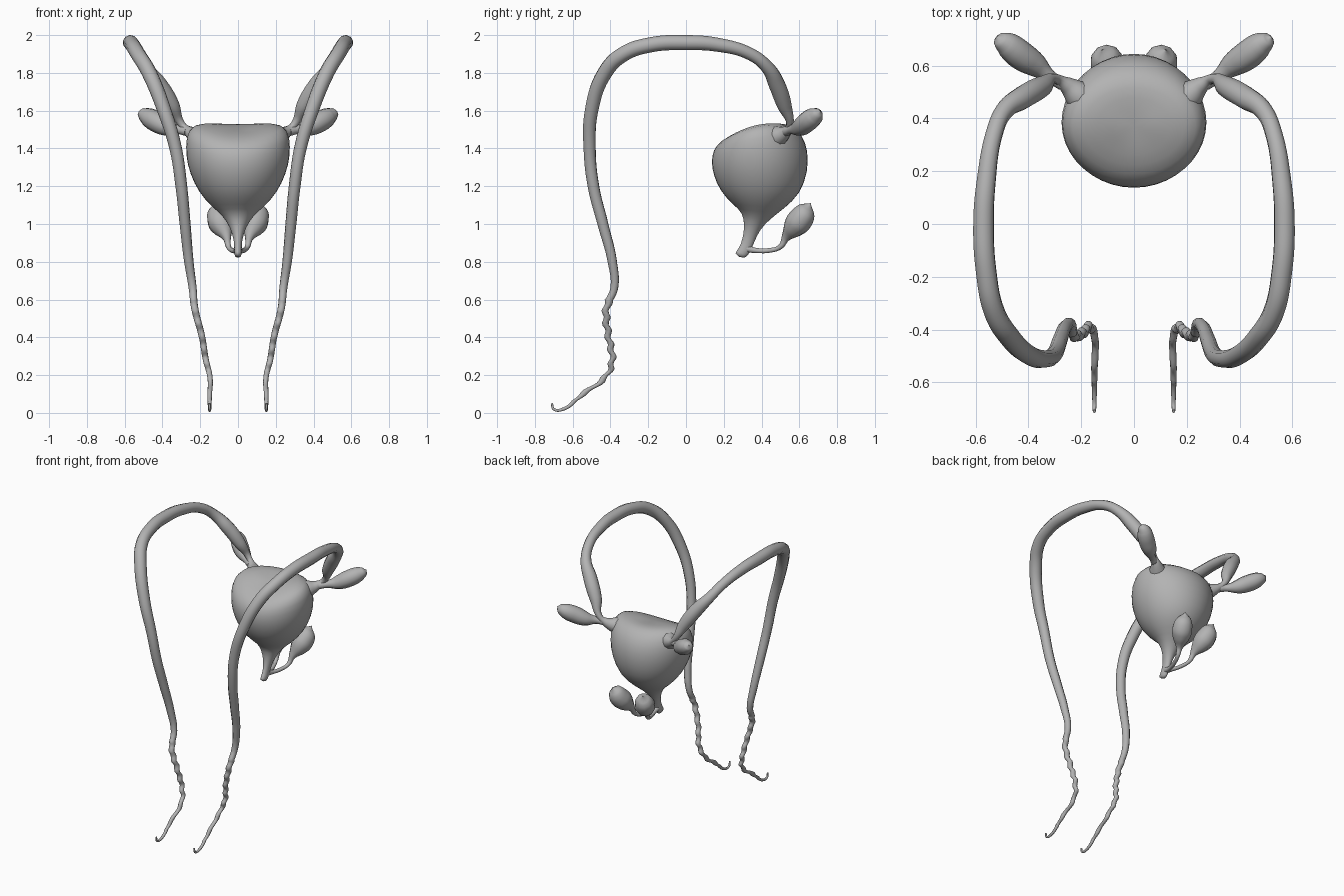
import bpy
import bmesh
import math
from mathutils import Vector

default = bpy.data.objects.get("Cube")
if default:
    bpy.data.objects.remove(default, do_unlink=True)

# One plain grey for everything
grey = bpy.data.materials.new("plain grey")
grey.use_nodes = True
colour = (0.45, 0.45, 0.45, 1.0)
grey.diffuse_color = colour
grey.node_tree.nodes["Principled BSDF"].inputs["Base Color"].default_value = colour


def select_only(obj):
    bpy.ops.object.select_all(action='DESELECT')
    obj.select_set(True)
    bpy.context.view_layer.objects.active = obj


def paired_tube(name, points, steps=6, sides=3):
    """Sweep a round section through (x, y, z, radius) points, mirrored across x."""
    curve = bpy.data.curves.new(name, 'CURVE')
    curve.dimensions = '3D'
    curve.bevel_depth = 1.0
    curve.bevel_resolution = sides
    curve.resolution_u = steps
    curve.use_fill_caps = True
    spline = curve.splines.new('BEZIER')
    spline.radius_interpolation = 'CARDINAL'
    spline.bezier_points.add(len(points) - 1)
    for knot, (x, y, z, radius) in zip(spline.bezier_points, points):
        knot.co = (x, y, z)
        knot.radius = radius
        knot.handle_left_type = knot.handle_right_type = 'AUTO'
    curve.materials.append(grey)
    obj = bpy.data.objects.new(name, curve)
    bpy.context.collection.objects.link(obj)
    select_only(obj)
    bpy.ops.object.convert(target='MESH')
    obj = bpy.context.object
    obj.name = name
    mirror = obj.modifiers.new("mirror", 'MIRROR')
    mirror.use_clip = False
    mirror.use_mirror_merge = False
    bpy.ops.object.shade_smooth()
    return obj


def lofted_sac(name, rings, top, segments=20):
    """Bridge tilted elliptical rings given as front point, back point, half width, side lift."""
    bm = bmesh.new()
    loops = []
    for front_y, front_z, back_y, back_z, half_width, lift in rings:
        front = Vector((0, front_y, front_z))
        back = Vector((0, back_y, back_z))
        loop = []
        for i in range(segments):
            angle = math.tau * i / segments
            side, along = math.sin(angle), math.cos(angle)
            spot = front.lerp(back, (1 - along) / 2)
            spot.x = half_width * side
            spot.z += lift * side * side
            loop.append(bm.verts.new(spot))
        loops.append(loop)
    for upper, lower in zip(loops, loops[1:]):
        for i in range(segments):
            j = (i + 1) % segments
            bm.faces.new((upper[i], upper[j], lower[j], lower[i]))
    crown = bm.verts.new(top)
    for i in range(segments):
        bm.faces.new((crown, loops[0][(i + 1) % segments], loops[0][i]))
    bm.faces.new(loops[-1])
    bmesh.ops.recalc_face_normals(bm, faces=bm.faces)
    mesh = bpy.data.meshes.new(name)
    bm.to_mesh(mesh)
    bm.free()
    mesh.materials.append(grey)
    obj = bpy.data.objects.new(name, mesh)
    bpy.context.collection.objects.link(obj)
    smooth = obj.modifiers.new("smooth", 'SUBSURF')
    smooth.levels = smooth.render_levels = 1
    select_only(obj)
    bpy.ops.object.shade_smooth()
    return obj


# Central sac tapering into the outlet below
lofted_sac("sac_and_outlet", [
    (0.26, 1.48, 0.48, 1.53, 0.14, 0.02),
    (0.18, 1.44, 0.56, 1.53, 0.25, 0.04),
    (0.14, 1.39, 0.62, 1.47, 0.28, 0.03),
    (0.13, 1.33, 0.65, 1.39, 0.28, 0),
    (0.14, 1.26, 0.65, 1.28, 0.26, 0),
    (0.18, 1.17, 0.61, 1.16, 0.21, 0),
    (0.25, 1.10, 0.52, 1.08, 0.14, 0),
    (0.30, 1.06, 0.45, 1.03, 0.08, 0),
    (0.31, 0.99, 0.39, 0.97, 0.04, 0),
    (0.30, 0.92, 0.36, 0.90, 0.02, 0),
    (0.28, 0.87, 0.34, 0.85, 0.02, 0),
    (0.25, 0.84, 0.31, 0.81, 0.02, 0),
], top=(0, 0.37, 1.51))

# Long ducts: narrow root, swollen start, high arch, tapering tail
ducts = paired_tube("long_ducts", [
    (0.20, 0.48, 1.46, 0.06),
    (0.26, 0.53, 1.49, 0.03),
    (0.30, 0.55, 1.53, 0.02),
    (0.35, 0.52, 1.63, 0.04),
    (0.42, 0.48, 1.74, 0.045),
    (0.49, 0.43, 1.83, 0.035),
    (0.53, 0.34, 1.90, 0.033),
    (0.56, 0.16, 1.95, 0.037),
    (0.57, 0.00, 1.96, 0.04),
    (0.56, -0.18, 1.95, 0.04),
    (0.53, -0.33, 1.90, 0.04),
    (0.47, -0.43, 1.80, 0.04),
    (0.39, -0.50, 1.60, 0.037),
    (0.33, -0.51, 1.40, 0.033),
    (0.30, -0.49, 1.20, 0.031),
    (0.28, -0.44, 1.00, 0.029),
    (0.26, -0.39, 0.80, 0.025),
    (0.24, -0.38, 0.66, 0.021),
    (0.23, -0.42, 0.56, 0.019),
    (0.19, -0.41, 0.40, 0.017),
    (0.17, -0.39, 0.28, 0.016),
    (0.15, -0.42, 0.20, 0.014),
    (0.15, -0.56, 0.09, 0.012),
    (0.15, -0.65, 0.02, 0.009),
    (0.15, -0.70, 0.02, 0.007),
    (0.15, -0.71, 0.05, 0.006),
], steps=10)

# Gentle crinkle along the tails
for vert in ducts.data.vertices:
    if 0.06 < vert.co.z < 0.6 and vert.co.y < 0:
        vert.co.y += 0.007 * math.sin(vert.co.z * 90)

# Upper lobes reaching back and outwards from the duct roots
paired_tube("upper_lobes", [
    (0.27, 0.53, 1.49, 0.025),
    (0.32, 0.56, 1.50, 0.025),
    (0.37, 0.60, 1.51, 0.045),
    (0.43, 0.64, 1.54, 0.055),
    (0.48, 0.68, 1.57, 0.048),
    (0.51, 0.70, 1.59, 0.028),
    (0.52, 0.71, 1.60, 0.002),
])

# Lower glands with thin curved stalks joining the outlet
paired_tube("lower_glands", [
    (0.00, 0.32, 0.87, 0.02),
    (0.01, 0.37, 0.86, 0.014),
    (0.03, 0.44, 0.86, 0.013),
    (0.05, 0.50, 0.88, 0.014),
    (0.06, 0.53, 0.93, 0.025),
    (0.08, 0.57, 0.98, 0.058),
    (0.10, 0.61, 1.03, 0.066),
    (0.11, 0.64, 1.08, 0.045),
    (0.12, 0.66, 1.11, 0.002),
])
